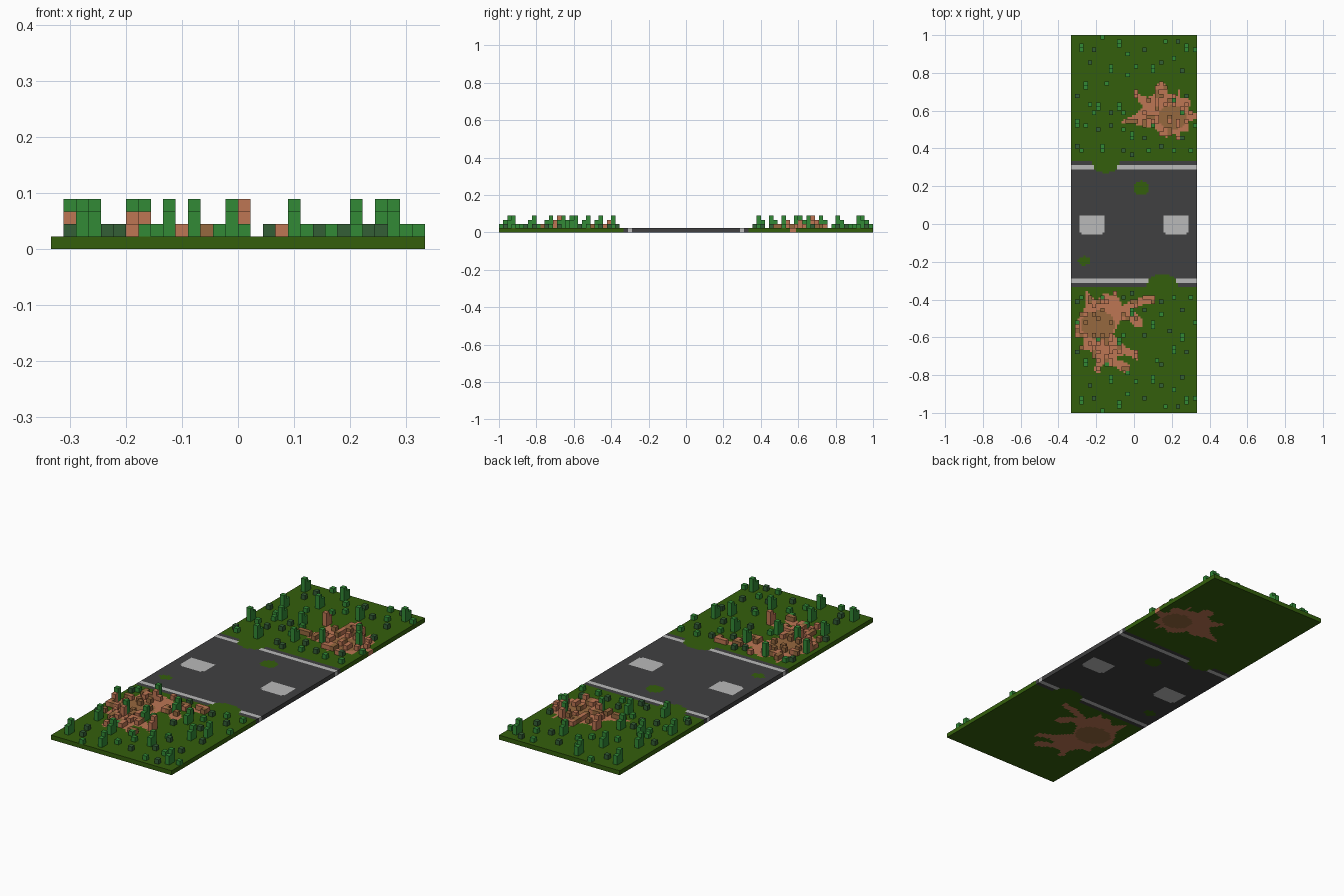
import bpy, bmesh, math, random
from mathutils import Matrix

if "Cube" in bpy.data.objects:
    bpy.data.objects.remove(bpy.data.objects["Cube"])

random.seed(4)
V = 1 / 45  # size of one block

# Materials
COLOURS = {"grass green": (52, 95, 12), "asphalt grey": (64, 64, 65), "paint white": (186, 186, 186),
           "clay orange": (190, 118, 84), "earth brown": (150, 104, 62),
           "plant green": (50, 138, 54), "dark green": (52, 94, 54)}
MATS = []
for name, rgb in COLOURS.items():
    lin = [((c / 255 + 0.055) / 1.055) ** 2.4 for c in rgb] + [1]
    m = bpy.data.materials.new(name)
    m.use_nodes = True
    m.diffuse_color = lin
    m.node_tree.nodes["Principled BSDF"].inputs["Base Color"].default_value = lin
    MATS.append(m)
GRASS, ASPHALT, WHITE, CLAY, EARTH, GREEN, DARK = range(7)

# Bare-soil outlines, in hundredths
BACK_SOIL = [(-8, 54), (2, 59), (5, 62), (1, 67), (1, 69), (7, 67), (12, 69), (11, 73), (15, 75),
             (17, 74), (18, 69), (23, 68), (24, 72), (25, 67), (30, 66), (29, 60), (34, 58), (34, 56),
             (29, 54), (29, 49), (25, 49), (24, 44), (22, 48), (17, 46), (12, 49), (11, 52), (6, 51), (1, 53)]
FRONT_SOIL = [(-25, -36), (-20, -40), (-16, -36), (-12, -38), (-9, -35), (-8, -40), (-6, -43), (3, -39),
              (11, -38), (11, -41), (3, -43), (-2, -45), (4, -50), (4, -55), (1, -55), (-3, -50),
              (-7, -51), (-11, -58), (-6, -64), (2, -68), (2, -72), (-5, -69), (-10, -71), (-3, -74),
              (-2, -78), (-5, -79), (-11, -75), (-17, -74), (-18, -79), (-21, -78), (-20, -72),
              (-23, -67), (-28, -66), (-26, -61), (-31, -59), (-31, -53), (-29, -49), (-25, -43)]
# Ellipses: centre x, centre y, radius x, radius y
SOIL_CORES = [(0.205, 0.565, 0.075, 0.065), (-0.19, -0.535, 0.09, 0.075)]
ROAD_GRASS = [(-0.15, 0.325, 0.07, 0.055), (0.15, -0.325, 0.08, 0.06),
              (0.04, 0.19, 0.04, 0.038), (-0.265, -0.195, 0.033, 0.023)]


def in_polygon(x, y, poly):
    x, y, inside = x * 100, y * 100, False
    for (x1, y1), (x2, y2) in zip(poly, poly[1:] + poly[:1]):
        if (y1 > y) != (y2 > y) and x < x1 + (y - y1) * (x2 - x1) / (y2 - y1):
            inside = not inside
    return inside


def in_ellipses(x, y, ellipses):
    return any(((x - a) / r) ** 2 + ((y - b) / s) ** 2 < 1 for a, b, r, s in ellipses)


def ground_colour(x, y):
    if abs(y) < 15 * V:
        if in_ellipses(x, y, ROAD_GRASS):
            return GRASS
        if 13 * V < abs(y) < 14 * V:
            return WHITE
        dx, dy = abs(abs(x) - 0.222), abs(y)
        return WHITE if dx < 0.07 and dy < 0.05 and dx + dy < 0.105 else ASPHALT
    if in_polygon(x, y, BACK_SOIL) or in_polygon(x, y, FRONT_SOIL):
        return EARTH if in_ellipses(x, y, SOIL_CORES) else CLAY
    return GRASS


def make_object(name, bm):
    mesh = bpy.data.meshes.new(name)
    bm.to_mesh(mesh)
    bm.free()
    for m in MATS:
        mesh.materials.append(m)
    ob = bpy.data.objects.new(name, mesh)
    bpy.context.collection.objects.link(ob)
    return ob


# Ground slab: half-block tiles coloured by position, thickened downwards
bm = bmesh.new()
bmesh.ops.create_grid(bm, x_segments=60, y_segments=180, size=1,
                      matrix=Matrix.Translation((0, 0, V)) @ Matrix.Diagonal((15 * V, 1, 1, 1)))
for f in bm.faces:
    c = f.calc_center_median()
    f.material_index = ground_colour(c.x, c.y)
ground = make_object("ground_slab", bm)
mod = ground.modifiers.new("Thickness", "SOLIDIFY")
mod.thickness = V
mod.offset = -1


def centre(i, j):
    return (i + 0.5) * V, (j + 0.5) * V


def add_column(bm, i, j, z0, z1, colour):
    """Column of blocks on cell (i, j), from level z0 to z1."""
    x, y = centre(i, j)
    mat = Matrix.Translation((x, y, (z0 + z1) / 2 * V)) @ Matrix.Diagonal((V, V, (z1 - z0) * V, 1))
    verts = bmesh.ops.create_cube(bm, size=1, matrix=mat)["verts"]
    for f in {f for v in verts for f in v.link_faces}:
        f.material_index = colour


# Cells (column, row outwards from the road), mirrored to both verges
PLANTS = [(-13, 41), (-4, 42), (12, 41), (-6, 36), (4, 36), (-12, 32), (0, 30), (-9, 27), (-4, 27),
          (-14, 23), (4, 23), (-1, 20), (-8, 17), (9, 29), (11, 26)]
TUFTS = [(-8, 44), (10, 43), (7, 43), (2, 41), (14, 41), (-11, 38), (9, 39), (6, 38), (0, 37), (11, 36),
         (-2, 35), (-14, 30), (-7, 33), (6, 33), (5, 32), (12, 30), (-11, 28), (-6, 26), (-3, 26),
         (2, 26), (-10, 26), (-6, 23), (-12, 23), (-9, 22), (-3, 22), (2, 20), (6, 21), (11, 20),
         (13, 17), (-14, 18), (-13, 17), (-3, 17), (3, 17), (6, 18), (9, 17), (-1, 16), (14, 23),
         (-10, 41), (-2, 40), (8, 25)]
plants, tufts, clods = bmesh.new(), bmesh.new(), bmesh.new()
used = set()
for side in (1, -1):
    def row(j):
        return j if side > 0 else -j - 1

    # Tall plants: a three-block stem with a two-block stem on its outer side
    for i, j in PLANTS:
        soil = ground_colour(*centre(i, row(j))) in (CLAY, EARTH)
        add_column(plants, i, row(j), 1, 4, CLAY if soil and i == 0 else GREEN)
        add_column(plants, i, row(j + 1), 1, 3, CLAY if soil else GREEN)
        used |= {(i, row(j)), (i, row(j + 1))}
    # Single tufts
    for n, (i, j) in enumerate(TUFTS):
        cell = (i, row(j))
        under = ground_colour(*centre(*cell))
        if cell not in used:
            used.add(cell)
            colour = under if under != GRASS else (GREEN, DARK)[n % 2]
            add_column(tufts, *cell, 1, 2, colour)
    # Clods scattered over the bare soil, mostly around its core
    for i in range(-14, 15):
        for j in range(16, 36):
            cell = (i, row(j))
            under = ground_colour(*centre(*cell))
            chance = {CLAY: 0.33, EARTH: 0.07}.get(under, 0)
            if i != 1 and cell not in used and random.random() < chance:
                add_column(clods, *cell, 1, 2, random.choice((CLAY, EARTH)))

make_object("tall_plants", plants)
make_object("grass_tufts", tufts)
make_object("soil_clods", clods)
